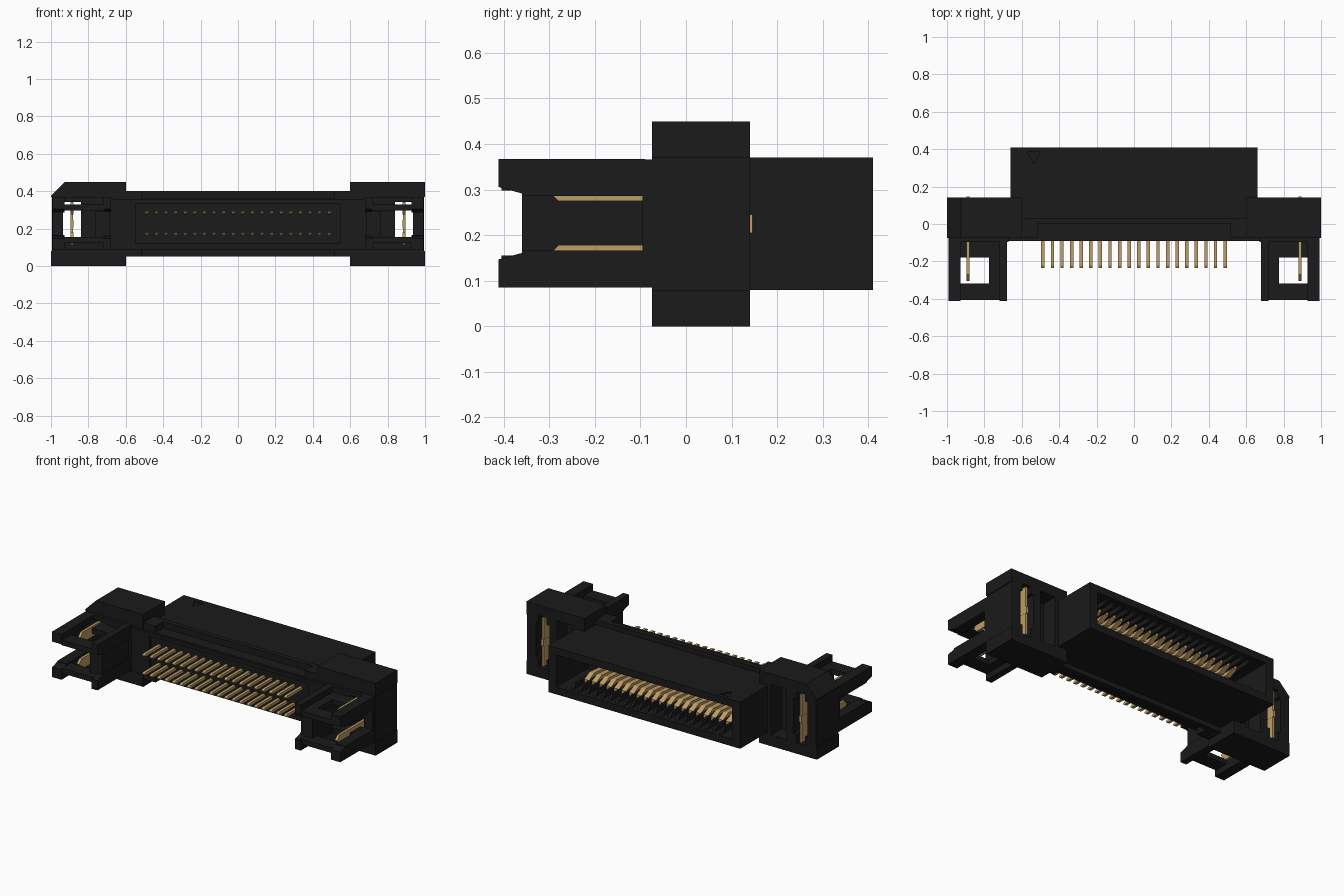
import bpy, bmesh
from mathutils import Vector

if "Cube" in bpy.data.objects:
    bpy.data.objects.remove(bpy.data.objects["Cube"])


def material(name, rgb):
    m = bpy.data.materials.new(name)
    m.diffuse_color = (*rgb, 1)
    m.use_nodes = True
    m.node_tree.nodes["Principled BSDF"].inputs["Base Color"].default_value = m.diffuse_color
    return m


BLACK = material("black plastic", (0.0105, 0.0105, 0.0105))
GOLD = material("gold metal", (0.52, 0.34, 0.13))


def finish(name, bm, mat):
    bmesh.ops.recalc_face_normals(bm, faces=bm.faces)
    me = bpy.data.meshes.new(name)
    bm.to_mesh(me)
    bm.free()
    me.materials.append(mat)
    ob = bpy.data.objects.new(name, me)
    bpy.context.collection.objects.link(ob)
    return ob


def boxes(name, spans, mat=BLACK):
    """One object from boxes given as (x0, x1, y0, y1, z0, z1)."""
    bm = bmesh.new()
    for x0, x1, y0, y1, z0, z1 in spans:
        vs = bmesh.ops.create_cube(bm, size=1)["verts"]
        for v in vs:
            v.co = Vector(((x0 + x1) / 2 + v.co.x * (x1 - x0),
                           (y0 + y1) / 2 + v.co.y * (y1 - y0),
                           (z0 + z1) / 2 + v.co.z * (z1 - z0)))
    return finish(name, bm, mat)


def prisms(name, profile, axis, ranges, mat=BLACK):
    """Extrude a 2D profile along an axis over each (start, end) range."""
    def place(p, t):
        c = list(p)
        c.insert(axis, t)
        return c
    bm = bmesh.new()
    for a, b in ranges:
        f = bm.faces.new([bm.verts.new(place(p, a)) for p in profile])
        new = bmesh.ops.extrude_face_region(bm, geom=[f])["geom"]
        bmesh.ops.translate(bm, vec=Vector(place((0, 0), b - a)),
                            verts=[g for g in new if isinstance(g, bmesh.types.BMVert)])
    return finish(name, bm, mat)


def cut_with(ob, cutter):
    m = ob.modifiers.new("cut", "BOOLEAN")
    m.operation = "DIFFERENCE"
    m.solver = "EXACT"
    m.object = cutter
    bpy.context.view_layer.objects.active = ob
    bpy.ops.object.modifier_apply(modifier=m.name)
    bpy.data.objects.remove(cutter)


def cut(ob, *spans):
    """Subtract boxes from a part."""
    for s in spans:
        cut_with(ob, boxes("cutter", [s]))


def side_box(s, x0, x1, *rest):
    """Box mirrored to side s."""
    return (min(s * x0, s * x1), max(s * x0, s * x1), *rest)


# Central housing with stepped ledges above and below
housing = boxes("housing", [(-0.66, 0.66, -0.0745, 0.03, 0.05, 0.40)])
cut(housing, (-0.515, 0.515, -0.2, 0.0, 0.36, 0.5),
    (-0.515, 0.515, -0.2, 0.0, -0.1, 0.09))

# Front frame around the pin field
frame = boxes("pin_frame", [(-0.672, 0.672, -0.09, -0.07, 0.085, 0.357)])
cut(frame, (-0.545, 0.545, -0.2, 0.2, 0.12, 0.335))

# Hollow mating shroud at the back with an engraved first-contact mark
shroud = boxes("shroud", [(-0.66, 0.66, 0.02, 0.41, 0.08, 0.37)])
cut(shroud, (-0.605, 0.605, 0.10, 0.5, 0.125, 0.325))
cut_with(shroud, prisms("mark_cutter", [(-0.57, 0.385), (-0.50, 0.385), (-0.535, 0.32)],
                        2, [(0.36, 0.4)]))

# Solder pins, spring contacts and separating ribs
N, PITCH = 20, 0.0513
xs = [(i - (N - 1) / 2) * PITCH for i in range(N)]
for up, level in ((1, "upper"), (-1, "lower")):
    def zz(d):
        return 0.2275 + up * d
    # Pins with chisel tips
    pin = [(-0.05, zz(0.049)), (-0.222, zz(0.049)), (-0.235, zz(0.055)),
           (-0.235, zz(0.060)), (-0.222, zz(0.066)), (-0.05, zz(0.066))]
    prisms(level + "_solder_pins", pin, 0, [(x - 0.009, x + 0.009) for x in xs], GOLD)
    spring = [(0.09, zz(0.085)), (0.09, zz(0.06)), (0.23, zz(0.048)),
              (0.28, zz(0.075)), (0.28, zz(0.095)), (0.23, zz(0.07))]
    prisms(level + "_spring_contacts", spring, 0, [(x - 0.016, x + 0.016) for x in xs], GOLD)
    rib = [(0.09, zz(0.105)), (0.09, zz(0.07)), (0.36, zz(0.07)), (0.395, zz(0.105))]
    prisms(level + "_ribs", rib, 0,
           [(x + PITCH / 2 - 0.008, x + PITCH / 2 + 0.008) for x in [xs[0] - PITCH] + xs])

# Mirrored end blocks, latch arms and power contacts
for s, side in ((-1, "left"), (1, "right")):
    c = 0.075 if s < 0 else 0.0
    profile = [(s * 0.6, 0), (s * 1.0, 0), (s * 1.0, 0.45 - c)]
    if c:
        profile.append((s * (1.0 - c), 0.45))
    profile.append((s * 0.6, 0.45))
    block = prisms(side + "_end_block", profile, 1, [(-0.075, 0.141)])
    cut(block, side_box(s, 0.84, 0.935, -0.3, 0.3, 0.122, 0.341),
        side_box(s, 0.86, 0.918, 0.04, 0.3, 0.065, 0.385),
        side_box(s, 0.685, 0.79, 0.04, 0.3, 0.07, 0.385),
        side_box(s, 0.995, 1.1, -0.3, 0.3, 0.08, 0.37))

    # Raised front face of the block, open around the contact hole
    boxes(side + "_block_face", [
        side_box(s, 0.67, 0.84, -0.096, -0.07, 0.085, 0.366),
        side_box(s, 0.935, 0.993, -0.096, -0.07, 0.085, 0.366),
        side_box(s, 0.84, 0.935, -0.096, -0.07, 0.085, 0.122),
        side_box(s, 0.84, 0.935, -0.096, -0.07, 0.341, 0.366)])

    for up, level in ((1, "upper"), (-1, "lower")):
        def z(d):
            return 0.2275 + up * d if up > 0 else 0.225 - d
        # Side rails with bevelled tips
        rail = [(-0.09, z(0.14)), (-0.411, z(0.14)), (-0.411, z(0.078)),
                (-0.36, z(0.064)), (-0.36, z(0.059)), (-0.09, z(0.059))]
        for n, (a, b) in (("inner", (0.68, 0.72)), ("outer", (0.927, 0.992))):
            prisms(f"{side}_{level}_{n}_rail", rail, 0, [(s * a, s * b)])
        # Thinner web around the window
        zs = sorted((z(0.070), z(0.102)))
        boxes(f"{side}_{level}_web", [
            side_box(s, 0.715, 0.775, -0.405, -0.08, *zs),
            side_box(s, 0.775, 0.93, -0.405, -0.318, *zs),
            side_box(s, 0.775, 0.93, -0.18, -0.08, *zs)])
        # Forked contact tine
        tine = [(0.10, z(0.112)), (-0.27, z(0.112)), (-0.305, z(0.072)),
                (-0.28, z(0.047)), (0.10, z(0.047))]
        prisms(f"{side}_{level}_tine", tine, 0, [(s * 0.88, s * 0.896)], GOLD)

    # Wall joining both latch arms
    boxes(side + "_arm_wall", [side_box(s, 0.685, 0.765, -0.36, -0.08, 0.155, 0.295)])
    # Blade showing at the back of the block
    boxes(side + "_blade", [side_box(s, 0.881, 0.895, 0.05, 0.138, 0.075, 0.375),
                            side_box(s, 0.880, 0.896, 0.05, 0.146, 0.205, 0.245)], GOLD)
